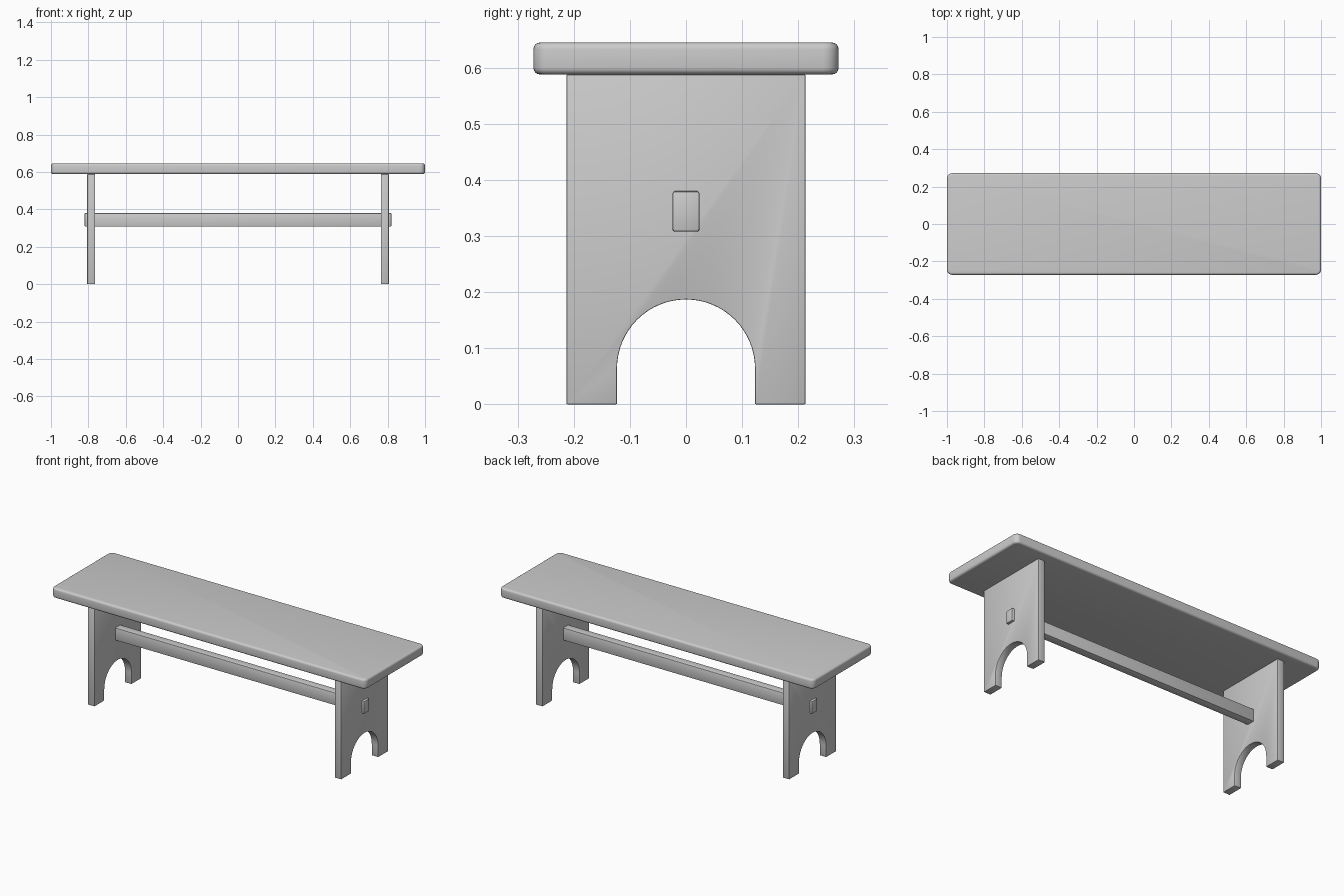
import bpy, bmesh, math

if "Cube" in bpy.data.objects:
    bpy.data.objects.remove(bpy.data.objects["Cube"])

mat = bpy.data.materials.new("plain grey")
mat.diffuse_color = (0.6, 0.6, 0.6, 1)
mat.use_nodes = True
mat.node_tree.nodes["Principled BSDF"].inputs["Base Color"].default_value = mat.diffuse_color


def prism(name, points, offset, bevel, segments):
    """Extrude a closed 3D outline by offset and round its sharp edges."""
    bm = bmesh.new()
    face = bm.faces.new([bm.verts.new(p) for p in points])
    new = bmesh.ops.extrude_face_region(bm, geom=[face])["geom"]
    bmesh.ops.translate(bm, vec=offset,
                        verts=[v for v in new if isinstance(v, bmesh.types.BMVert)])
    bmesh.ops.recalc_face_normals(bm, faces=bm.faces)
    sharp = [e for e in bm.edges if e.calc_face_angle(0) > math.radians(40)]
    bmesh.ops.bevel(bm, geom=sharp, offset=bevel, segments=segments,
                    profile=0.5, affect='EDGES', clamp_overlap=True)
    me = bpy.data.meshes.new(name)
    bm.to_mesh(me)
    bm.free()
    me.materials.append(mat)
    ob = bpy.data.objects.new(name, me)
    bpy.context.collection.objects.link(ob)
    bpy.ops.object.select_all(action='DESELECT')
    ob.select_set(True)
    bpy.context.view_layer.objects.active = ob
    bpy.ops.object.shade_smooth_by_angle(angle=math.radians(35))
    return ob


# Seat plank: rounded corners in plan, softened edges
L, W, R, Z0, Z1 = 1.0, 0.272, 0.028, 0.588, 0.645
outline = []
for i, (sx, sy) in enumerate([(1, 1), (-1, 1), (-1, -1), (1, -1)]):
    for k in range(7):
        a = math.pi / 2 * (i + k / 6)
        outline.append((sx * (L - R) + R * math.cos(a),
                        sy * (W - R) + R * math.sin(a), Z0))
prism("seat", outline, (0, 0, Z1 - Z0), 0.012, 4)

# End boards with an arched cut-out at the foot
HALF, ARCH, SPRING, THICK = 0.213, 0.123, 0.064, 0.042
board = [(HALF, 0), (HALF, Z0), (-HALF, Z0), (-HALF, 0), (-ARCH, 0)]
for k in range(33):
    a = math.pi * (1 - k / 32)
    board.append((ARCH * math.cos(a), SPRING + ARCH * math.sin(a)))
board.append((ARCH, 0))
for side, x in (("left", -0.785), ("right", 0.785)):
    prism(side + "_leg_board", [(x - THICK / 2, y, z) for y, z in board],
          (THICK, 0, 0), 0.002, 2)

# Stretcher passing through both end boards
bar = [(-0.82, y, z) for y, z in
       [(-0.024, 0.308), (0.024, 0.308), (0.024, 0.38), (-0.024, 0.38)]]
prism("stretcher", bar, (1.64, 0, 0), 0.004, 2)
